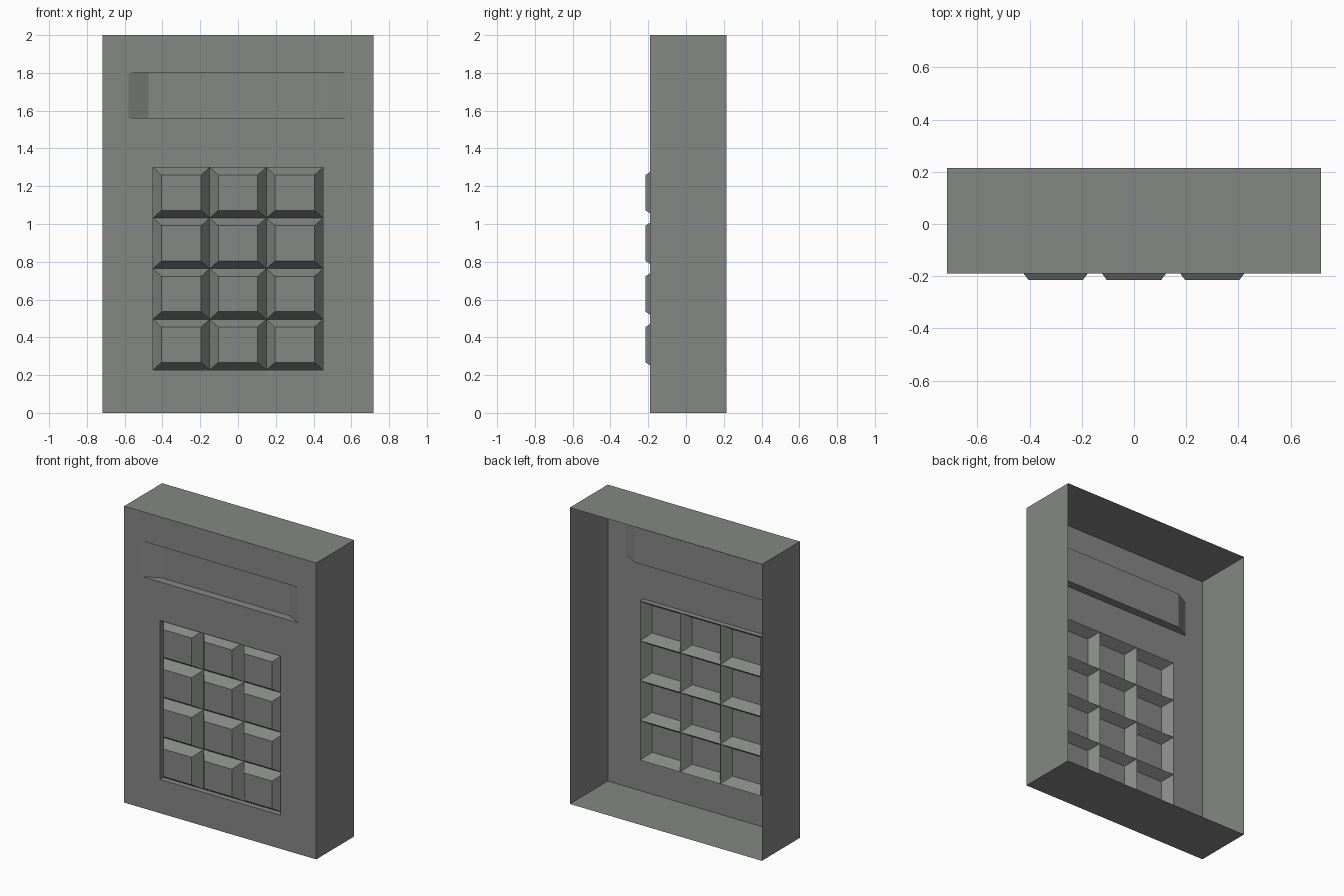
import bpy, bmesh

if "Cube" in bpy.data.objects:
    bpy.data.objects.remove(bpy.data.objects["Cube"])

# Single matte grey for the whole model
grey = bpy.data.materials.new("matte_grey")
grey.diffuse_color = (0.235, 0.245, 0.235, 1)
grey.use_nodes = True
grey.node_tree.nodes["Principled BSDF"].inputs["Base Color"].default_value = grey.diffuse_color

X, FRONT, BACK = 0.717, -0.19, 0.215
PAD = (-0.45, 0.45, 0.227, 1.30)       # keypad opening: x0, x1, z0, z1
SCR = (-0.58, 0.58, 1.56, 1.80)        # display opening


def ring(r, y, dx=0.0, dz=0.0):
    """Rectangle corners at depth y, inset by dx, dz."""
    x0, x1, z0, z1 = r[0] + dx, r[1] - dx, r[2] + dz, r[3] - dz
    return [(x0, y, z0), (x1, y, z0), (x1, y, z1), (x0, y, z1)]


def quad(bm, pts):
    bm.faces.new([bm.verts.new(p) for p in pts])


def bridge(bm, a, b):
    """Side walls from rear ring a to front ring b (facing outward)."""
    for i in range(4):
        j = (i + 1) % 4
        quad(bm, [a[i], a[j], b[j], b[i]])


def finish(bm, name):
    bmesh.ops.remove_doubles(bm, verts=bm.verts[:], dist=1e-4)
    me = bpy.data.meshes.new(name)
    bm.to_mesh(me)
    bm.free()
    me.materials.append(grey)
    ob = bpy.data.objects.new(name, me)
    bpy.context.collection.objects.link(ob)


# Casing: open-backed shell, front plate with two openings
bm = bmesh.new()
body = (-X, X, 0, 2)
bridge(bm, ring(body, BACK), ring(body, FRONT))
xs = sorted({-X, X, PAD[0], PAD[1], SCR[0], SCR[1]})
zs = sorted({0, 2, PAD[2], PAD[3], SCR[2], SCR[3]})
for xa, xb in zip(xs, xs[1:]):
    for za, zb in zip(zs, zs[1:]):
        cx, cz = (xa + xb) / 2, (za + zb) / 2
        if not any(h[0] < cx < h[1] and h[2] < cz < h[3] for h in (PAD, SCR)):
            quad(bm, ring((xa, xb, za, zb), FRONT))
finish(bm, "casing")

# Display recess with sloping ends
bm = bmesh.new()
deep = ring(SCR, FRONT + 0.055, 0.105)
bridge(bm, ring(SCR, FRONT), deep)
quad(bm, deep)
finish(bm, "display_recess")

# Keypad well and hollow tapered keys that meet at their bases
bm = bmesh.new()
base = FRONT + 0.038
bridge(bm, ring(PAD, FRONT), ring(PAD, base))
w, h = (PAD[1] - PAD[0]) / 3, (PAD[3] - PAD[2]) / 4
for i in range(3):
    for j in range(4):
        x, z = PAD[0] + i * w, PAD[2] + j * h
        key = (x, x + w, z, z + h)
        top = ring(key, -0.215, 0.046, 0.041)
        bridge(bm, ring(key, base), top)
        quad(bm, top)
finish(bm, "keypad")
